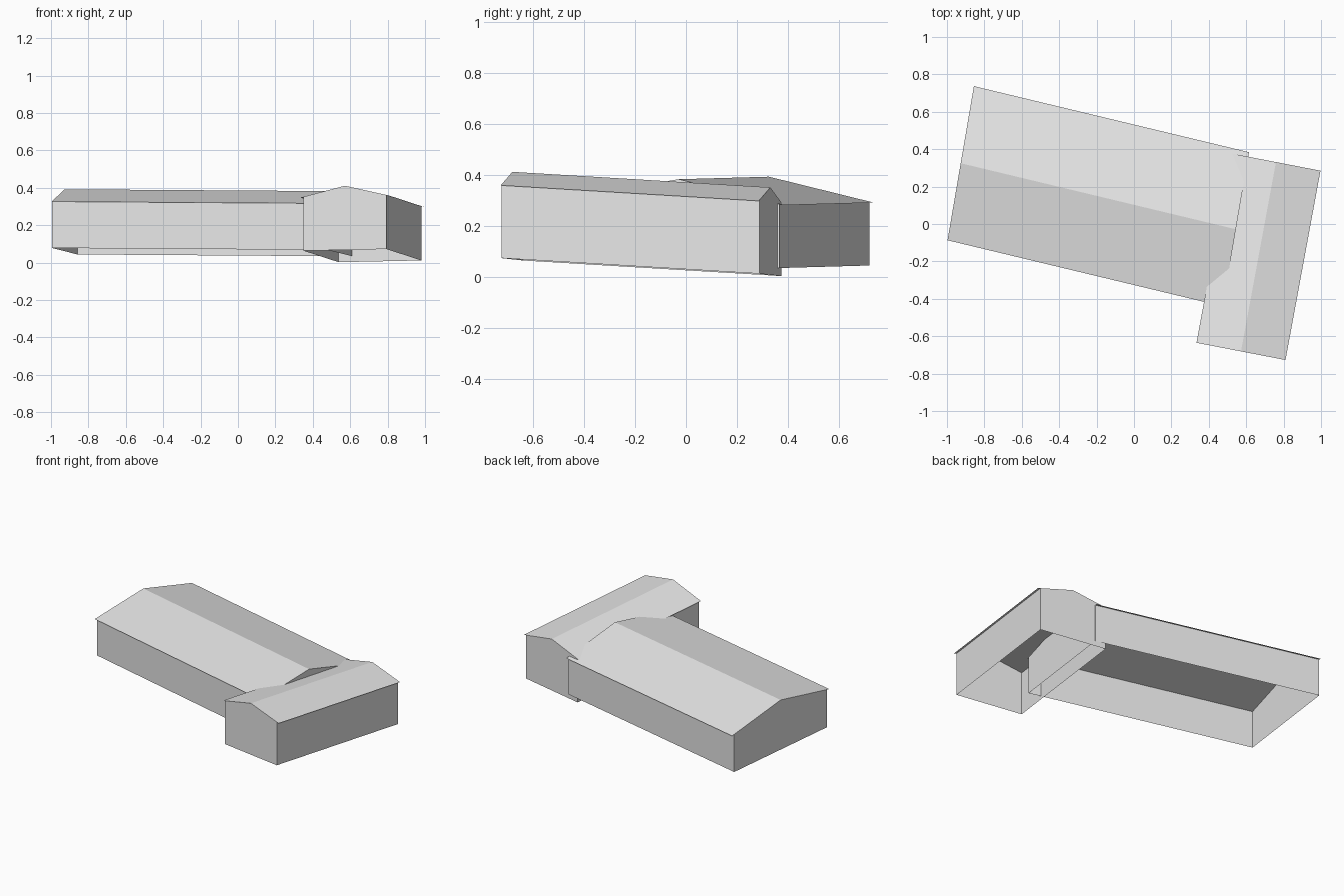
import bpy
import bmesh
from mathutils import Vector

cube = bpy.data.objects.get("Cube")
if cube:
    bpy.data.objects.remove(cube, do_unlink=True)

# One plain grey for walls and roofs
grey = bpy.data.materials.new("plain_grey")
grey.use_nodes = True
grey.diffuse_color = (0.8, 0.8, 0.8, 1)
grey.node_tree.nodes["Principled BSDF"].inputs["Base Color"].default_value = (0.8, 0.8, 0.8, 1)


def add_object(name, faces):
    """Make a flat-shaded mesh from a list of polygons, welding shared corners."""
    bm = bmesh.new()
    for corners in faces:
        bm.faces.new([bm.verts.new(c) for c in corners])
    bmesh.ops.remove_doubles(bm, verts=bm.verts, dist=0.0005)
    mesh = bpy.data.meshes.new(name)
    bm.to_mesh(mesh)
    bm.free()
    mesh.materials.append(grey)
    bpy.context.collection.objects.link(bpy.data.objects.new(name, mesh))


def gabled_block(name, corner, along, across, eave, ridge, overhang):
    """Open-bottomed walls under a thin two-slope roof with overhanging eaves."""
    corner, along, across = Vector(corner), Vector(along), Vector(across)
    drop = (ridge - eave) * overhang / (0.5 - overhang)

    def point(u, v, h):
        return corner + along * u + across * v + Vector((0, 0, h))

    # Gable profile, as position across the block and height
    near, far = overhang, 1 - overhang
    profile = [(near, 0), (near, eave), (0.5, ridge), (far, eave), (far, 0)]
    ends = [[point(u, v, h) for v, h in profile] for u in (0, 1)]
    start, end = ends
    walls = [start[::-1], end,
             [start[0], start[1], end[1], end[0]],
             [start[3], start[4], end[4], end[3]]]
    add_object(name + "_walls", walls)

    # Roof slopes run past the side walls
    low = eave - drop
    slopes = [[point(0, a, ha), point(1, a, ha), point(1, b, hb), point(0, b, hb)]
              for a, ha, b, hb in ((0, low, 0.5, ridge), (0.5, ridge, 1, low))]
    add_object(name + "_roof", slopes)


# Long main hall, running left to right
gabled_block("main_hall", (-0.997, -0.087, 0.079), (1.471, -0.353, -0.010),
             (0.141, 0.824, -0.036), 0.251, 0.331, 0.022)

# Shorter cross wing at one end; mirrored order keeps its walls facing outward
gabled_block("cross_wing", (0.81, -0.727, 0.073), (0.187, 1.012, -0.061),
             (-0.476, 0.092, -0.010), 0.289, 0.343, 0.036)
